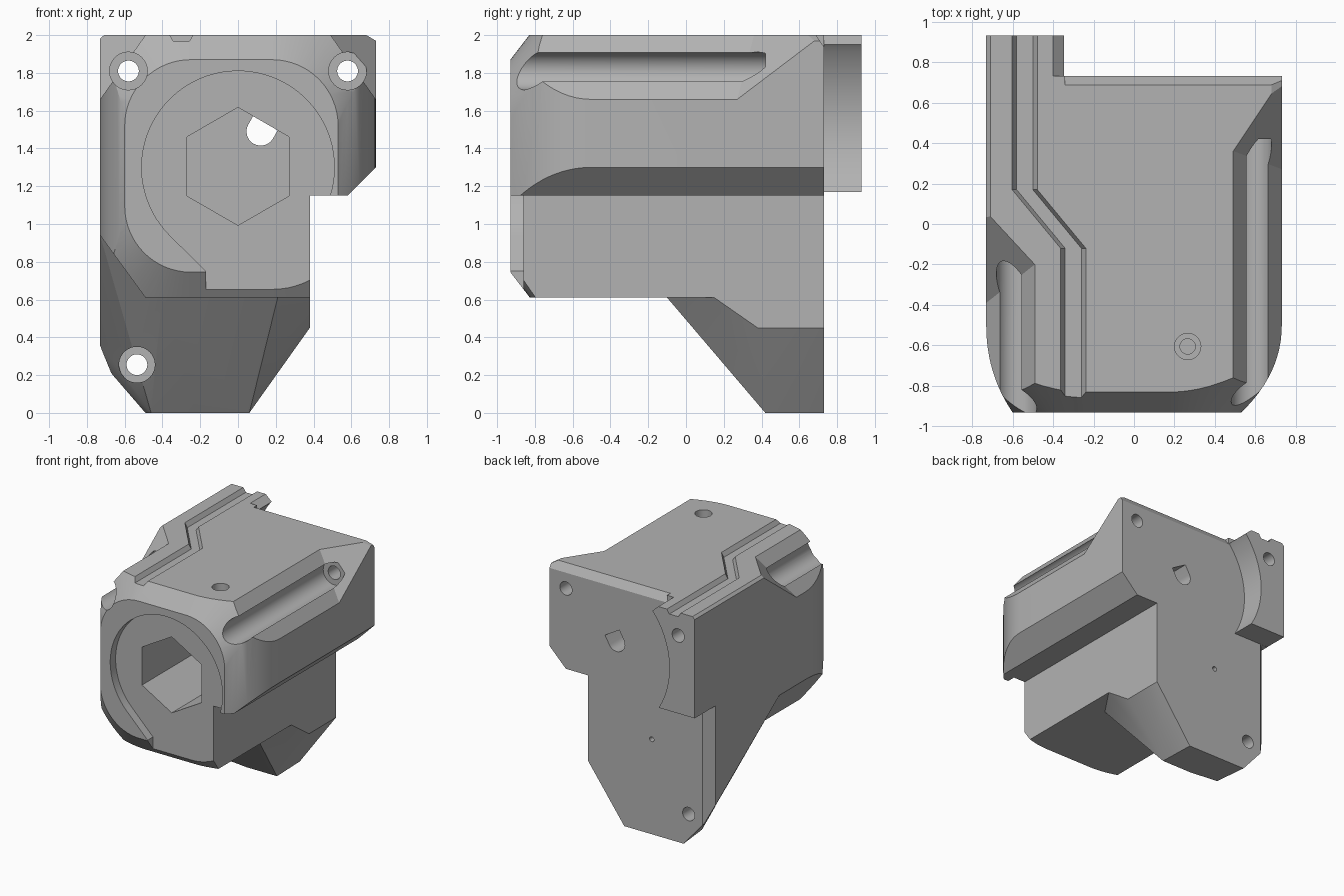
import bpy, bmesh, math
from mathutils import Vector

if "Cube" in bpy.data.objects:
    bpy.data.objects.remove(bpy.data.objects["Cube"])

grey = bpy.data.materials.new("grey_plastic")
grey.use_nodes = True
grey.diffuse_color = (0.45, 0.45, 0.45, 1)
grey.node_tree.nodes["Principled BSDF"].inputs["Base Color"].default_value = (0.45, 0.45, 0.45, 1)


def finish(name, bm):
    bmesh.ops.recalc_face_normals(bm, faces=bm.faces)
    mesh = bpy.data.meshes.new(name)
    bm.to_mesh(mesh)
    bm.free()
    mesh.materials.append(grey)
    obj = bpy.data.objects.new(name, mesh)
    bpy.context.collection.objects.link(obj)
    return obj


def loft(name, rings):
    """Skin a list of equal-length rings and cap both ends."""
    bm = bmesh.new()
    rows = [[bm.verts.new(p) for p in ring] for ring in rings]
    n = len(rows[0])
    for a, b in zip(rows, rows[1:]):
        for i in range(n):
            j = (i + 1) % n
            bm.faces.new((a[i], a[j], b[j], b[i]))
    bm.faces.new(rows[0])
    bm.faces.new(rows[-1][::-1])
    return finish(name, bm)


def prism_y(name, section, y0, y1):
    return loft(name, [[(x, y, z) for x, z in section] for y in (y0, y1)])


def prism_z(name, plan, z0, z1):
    return loft(name, [[(x, y, z) for x, y in plan] for z in (z0, z1)])


def hull(name, points):
    bm = bmesh.new()
    for p in points:
        bm.verts.new(p)
    res = bmesh.ops.convex_hull(bm, input=bm.verts)
    loose = [v for v in bm.verts if not v.link_faces]
    bmesh.ops.delete(bm, geom=loose, context='VERTS')
    bmesh.ops.dissolve_limit(bm, angle_limit=0.01, verts=bm.verts, edges=bm.edges)
    return finish(name, bm)


def arc(cx, cy, r, a0, a1, n=16):
    return [(cx + r * math.cos(math.radians(a0 + (a1 - a0) * i / n)),
             cy + r * math.sin(math.radians(a0 + (a1 - a0) * i / n))) for i in range(n + 1)]


def circle(cx, cy, r, n=40, start=0):
    return arc(cx, cy, r, start, start + 360, n)[:-1]


def rounded(x0, x1, z0, z1, r, grow=0):
    """Rounded rectangle, optionally offset outward."""
    R = r + grow
    return (arc(x1 - r, z1 - r, R, 0, 90) + arc(x0 + r, z1 - r, R, 90, 180)
            + arc(x0 + r, z0 + r, R, 180, 270) + arc(x1 - r, z0 + r, R, 270, 360))


def combine(target, tool, operation):
    mod = target.modifiers.new("bool", 'BOOLEAN')
    mod.operation, mod.solver, mod.object = operation, 'EXACT', tool
    tool.hide_render = True
    bpy.context.view_layer.objects.active = target
    bpy.ops.object.modifier_apply(modifier=mod.name)
    bpy.data.objects.remove(tool)


def cut(tool):
    combine(body, tool, 'DIFFERENCE')


# Main housing: cross-section limited by the rounded plan and the bevelled front
body = prism_y("housing", [(-.73, .94), (-.49, .61), (.38, .61), (.38, 1.15), (.58, 1.15),
                           (.73, 1.3), (.73, 1.97), (.68, 2), (-.71, 2), (-.73, 1.98)], -1, .73)


def bend(x0, x1, n=12):
    """Curved front corner of the plan, from the side x0 to the front x1."""
    out = []
    for i in range(n + 1):
        t = i / n
        mid_y = -.74
        y = (1 - t) ** 2 * -.5 + 2 * t * (1 - t) * mid_y + t * t * -.93
        out.append(((1 - t * t) * x0 + t * t * x1, y))
    return out


plan = [(.73, .9)] + bend(.73, .53) + bend(-.73, -.6)[::-1] + [(-.73, .9)]
combine(body, prism_z("plan_limit", plan, -.5, 2.5), 'INTERSECT')
front = [[(x, y, z) for x, z in rounded(-.6, .53, .745, 1.87, .35, g)]
         for y, g in ((-.93, 0), (.07, 1.3), (1, 1.3))]
combine(body, loft("front_limit", front), 'INTERSECT')

# Sloping lower rear block
combine(body, hull("lower_block", [
    (.21, -.1, .61), (.38, .15, .61), (.38, .38, .45), (.06, .42, 0), (.05, .73, 0),
    (.38, .73, .45), (-.22, .42, 0), (-.46, .45, 0), (-.49, .73, 0), (-.68, .73, .22),
    (-.73, .73, .33), (-.73, .65, .36), (-.73, -.17, .94), (-.4, -.1, .61),
    (-.73, .73, .95), (.38, .73, .95), (.38, .15, .95)]), 'UNION')

# Rear tab with a concave inner edge
tab = [(-.73, 1.17), (-.73, 1.98), (-.71, 2), (-.4, 2), (-.345, 1.95)]
tab += arc(.18, 1.52, .68, 142, 211, 24)
combine(body, prism_y("rear_tab", tab, .6, .93), 'UNION')


# Long top-edge chamfers, each with a slanted rear end
def chamfer(side, y_end, slope):
    pts = []
    for x, z in ((.45, 2.057), (.77, 1.603), (.85, 2.1)):
        pts += [(side * x, -1.2, z), (side * x, y_end + slope * (x - .49) + 1.32 * (z - 2), z)]
    return hull("edge_chamfer", pts)


cut(chamfer(1, .36, 1.5))
cut(chamfer(-1, -.2, 1.08))

# Screw channels, seats and through holes
for x, z, r, seat in ((.58, 1.81, .1, .42), (-.58, 1.81, .1, -.14), (-.535, .255, .095, .58)):
    start = -1.2 if z > 1 else -.05
    cut(prism_y("screw_channel", circle(x, z, r), start, seat))
    cut(prism_y("screw_hole", circle(x, z, .055, 32), seat - .1, 1.2))

# Shallow front recess, open toward the lower right
recess = [(-.17, .3), (.8, .3), (.8, 1.15), (.487, 1.15)]
recess += arc(0, 1.3, .51, -17, 225, 56) + [(-.17, .75)]
cut(prism_y("front_recess", recess, -1.2, -.86))

# Hexagonal socket with a small keyed slot through the back
cut(prism_y("hex_socket", circle(0, 1.305, .312, 6, 30), -1.2, .5))
along, across = Vector((.5, .866)), Vector((.866, -.5))
centre = Vector((.12, 1.49))
slot = [tuple(centre + .075 * (across * math.cos(a) - along * math.sin(a)))
        for a in (math.pi * i / 16 for i in range(17))]
slot += [tuple(centre + along * .08 - across * .075), tuple(centre + along * .08 + across * .075)]
cut(prism_y("keyed_slot", slot, .4, 1.2))

# Top screw hole and small rear pin hole
cut(prism_z("top_counterbore", circle(.265, -.605, .065), 1.93, 2.2))
cut(prism_z("top_hole", circle(.265, -.605, .038, 24), 1.75, 2.2))
cut(prism_y("pin_hole", circle(-.2, .78, .02, 20), .55, 1.2))

# Cable groove jogging across the top
groove = []
for x, y in ((-.54, 1.2), (-.54, .17), (-.30, -.12), (-.30, -1.2)):
    groove.append([(x + d, y, z) for d, z in ((-.075, 2.02), (-.04, 1.965), (.04, 1.965), (.075, 2.02))])
cut(loft("top_groove", groove))

# Bevels on the rear top edge and the lower rear corner
cut(hull("rear_bevel", [(x, y, z) for x in (-.34, 1)
                        for y, z in ((.66, 2.04), (.75, 1.91), (.8, 2.1))]))
cut(prism_z("corner_bevel", [(-.76, .63), (-.63, .76), (-.8, .8)], -.2, 1.169))

# Smooth shading with crisp edges
bpy.ops.object.select_all(action='DESELECT')
body.select_set(True)
bpy.context.view_layer.objects.active = body
bpy.ops.object.shade_smooth_by_angle(angle=math.radians(25))
